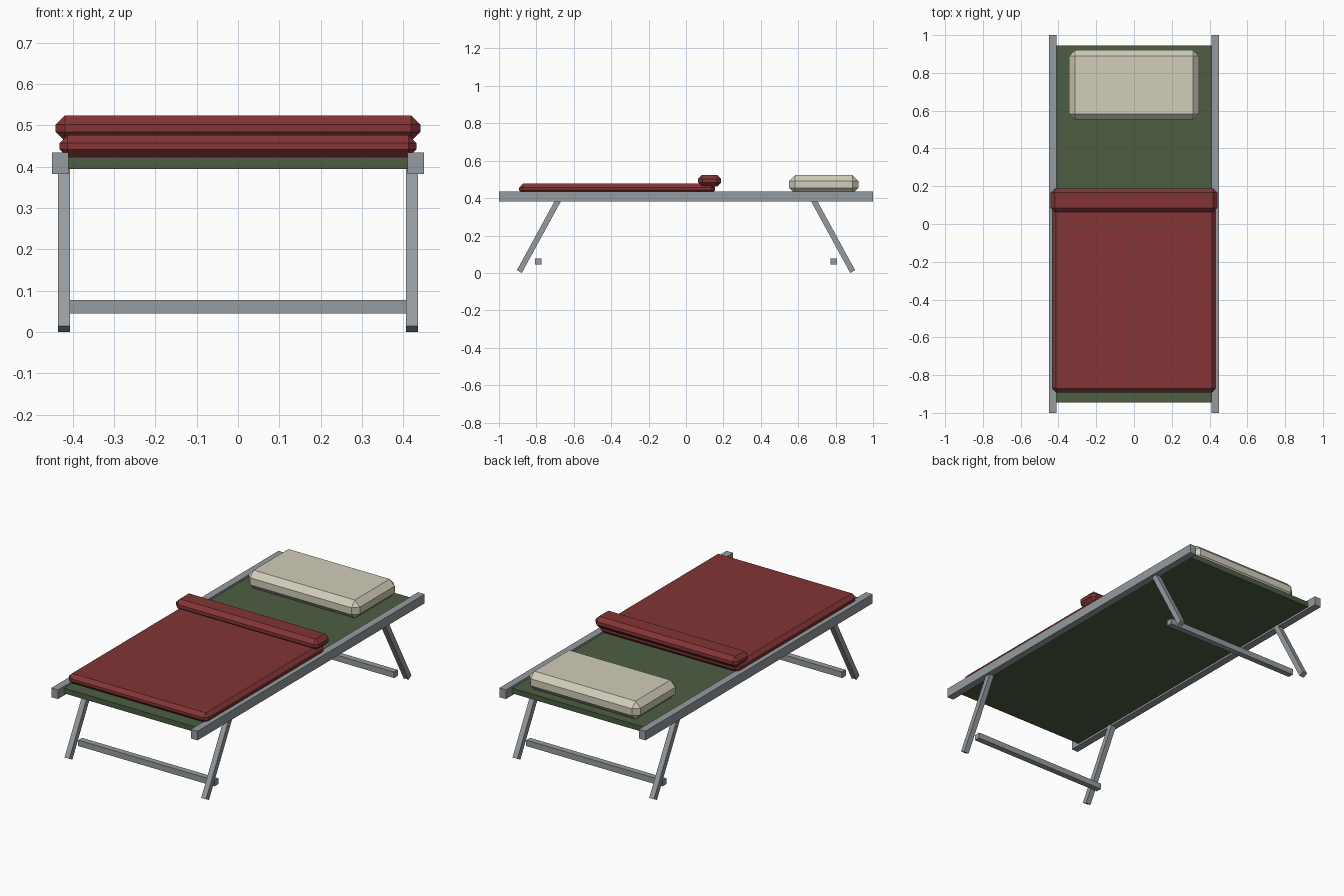
import bpy
import math
from mathutils import Matrix, Vector

default = bpy.data.objects.get("Cube")
if default:
    bpy.data.objects.remove(default, do_unlink=True)


def material(name, rgb):
    mat = bpy.data.materials.new(name)
    mat.use_nodes = True
    color = (*rgb, 1)
    mat.diffuse_color = color
    mat.node_tree.nodes["Principled BSDF"].inputs["Base Color"].default_value = color
    return mat


METAL = material("grey metal", (0.30, 0.33, 0.35))
CANVAS = material("green canvas", (0.075, 0.11, 0.055))
WOOL = material("red wool", (0.23, 0.035, 0.037))
LINEN = material("cream linen", (0.64, 0.61, 0.49))


def box(name, low, high, mat, bevel=0):
    """Box between two corners, with optional chamfered edges."""
    low, high = Vector(low), Vector(high)
    bpy.ops.mesh.primitive_cube_add(size=1, location=(low + high) / 2)
    obj = bpy.context.object
    obj.name = name
    obj.data.transform(Matrix.Diagonal((*(high - low), 1)))
    obj.data.materials.append(mat)
    if bevel:
        mod = obj.modifiers.new("chamfer", "BEVEL")
        mod.width = bevel
        mod.segments = 1
    return obj


# Bed surface
box("canvas", (-0.41, -0.945, 0.394), (0.41, 0.945, 0.423), CANVAS)

# Bedding
box("blanket", (-0.432, -0.892, 0.422), (0.432, 0.155, 0.477), WOOL, 0.02)
box("blanket_fold", (-0.441, 0.064, 0.462), (0.441, 0.188, 0.524), WOOL, 0.022)
box("pillow", (-0.343, 0.552, 0.422), (0.343, 0.921, 0.523), LINEN, 0.031)

# Side rails and splayed legs
TILT = 0.5
FOOT_Y, FOOT_Z = 0.891, 0.0072
LENGTH = 0.44
for side, sx in (("right", -1), ("left", 1)):
    rail = box(side + "_rail", (-0.0205, -1, 0.383), (0.0205, 1, 0.434), METAL)
    rail.location.x = sx * 0.43
    for end, sy in (("front", -1), ("back", 1)):
        leg = box(f"{end}_{side}_leg", (-0.015, -0.015, 0), (0.015, 0.015, LENGTH), METAL)
        leg.rotation_euler.x = sy * TILT
        leg.location = (
            sx * 0.421,
            sy * (FOOT_Y - math.sin(TILT) * LENGTH / 2),
            FOOT_Z + math.cos(TILT) * LENGTH / 2,
        )

# Crossbars between the legs
for end, sy in (("front", -1), ("back", 1)):
    bar = box(end + "_crossbar", (-0.42, -0.0165, 0.045), (0.42, 0.0165, 0.078), METAL)
    bar.location.y = sy * 0.79
